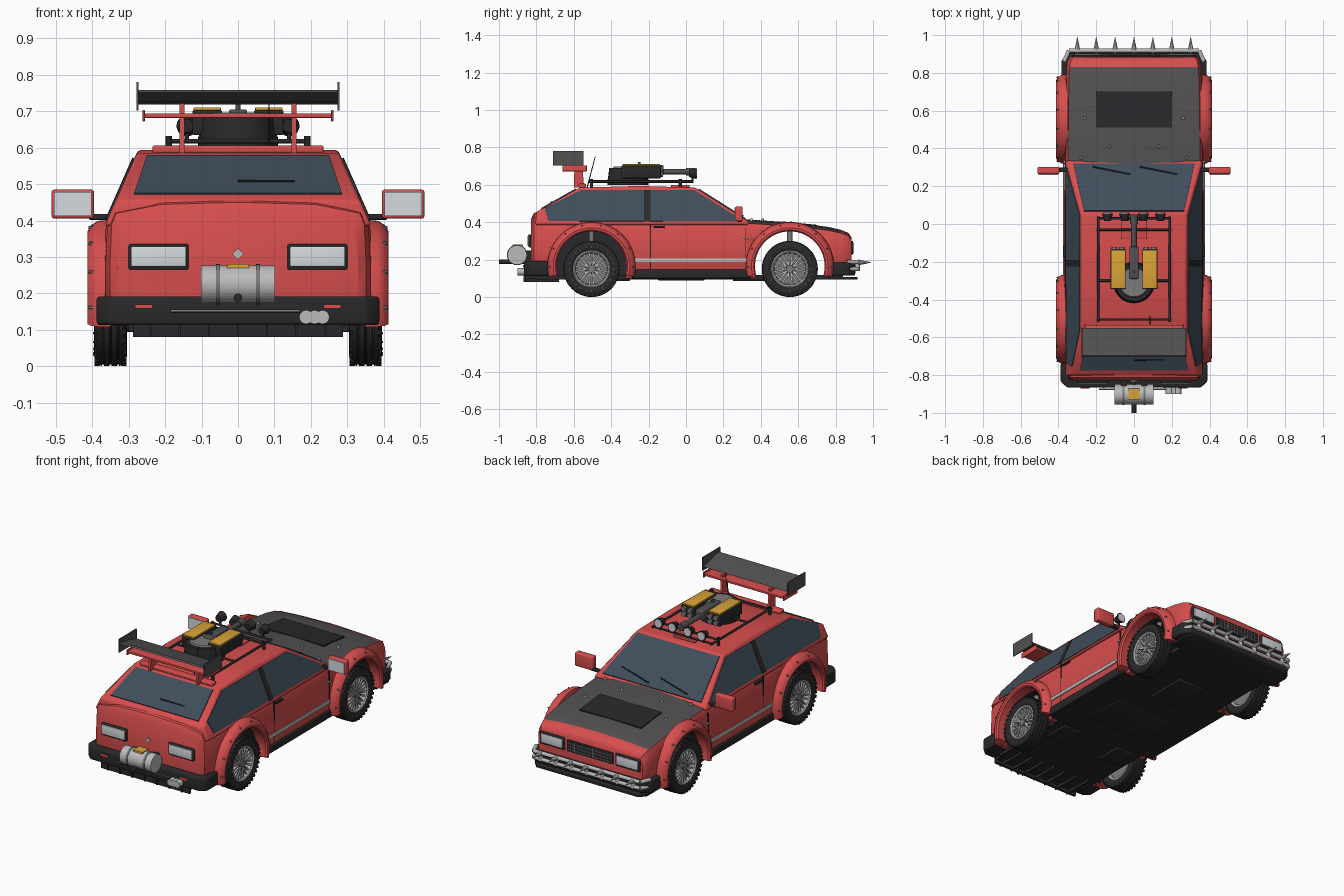
import bpy, bmesh
from math import pi, sin, cos, radians
from mathutils import Vector, Matrix

if "Cube" in bpy.data.objects:
    bpy.data.objects.remove(bpy.data.objects["Cube"])


def mat(name, r, g, b):
    m = bpy.data.materials.new(name)
    m.diffuse_color = (r, g, b, 1)
    m.use_nodes = True
    m.node_tree.nodes["Principled BSDF"].inputs["Base Color"].default_value = m.diffuse_color
    return m


RED = mat("red_paint", .68, .075, .075)
BLACK = mat("black_plastic", .022, .022, .024)
DARK = mat("hood_grey", .085, .08, .08)
GLASS = mat("glass", .05, .075, .105)
CHROME = mat("chrome", .5, .5, .5)
LENS = mat("lens", .66, .7, .73)
YELLOW = mat("yellow", .7, .37, .04)
STEEL = mat("steel", .2, .2, .2)


def finish(name, bm, m, bevel=0, angle=35):
    bmesh.ops.recalc_face_normals(bm, faces=bm.faces[:])
    me = bpy.data.meshes.new(name)
    bm.to_mesh(me)
    bm.free()
    o = bpy.data.objects.new(name, me)
    bpy.context.collection.objects.link(o)
    me.materials.append(m)
    bpy.ops.object.select_all(action='DESELECT')
    o.select_set(True)
    bpy.context.view_layer.objects.active = o
    if bevel:
        b = o.modifiers.new("bevel", 'BEVEL')
        b.width, b.segments, b.limit_method = bevel, 3, 'ANGLE'
        bpy.ops.object.modifier_apply(modifier="bevel")
    bpy.ops.object.shade_smooth_by_angle(angle=radians(angle))
    return o


def loft(name, rings, m, wrap=False, bevel=0):
    """Skin closed rings; cap the ends or wrap round."""
    bm = bmesh.new()
    vs = [[bm.verts.new(p) for p in r] for r in rings]
    n = len(vs[0])
    for a, b in zip(vs, vs[1:] + ([vs[0]] if wrap else [])):
        for i in range(n):
            bm.faces.new((a[i], a[(i + 1) % n], b[(i + 1) % n], b[i]))
    if not wrap:
        bm.faces.new(vs[0])
        bm.faces.new(vs[-1])
    return finish(name, bm, m, bevel)


def prism(name, pts, off, m, bevel=0):
    """Flat outline extruded by an offset vector."""
    pts = [Vector(p) for p in pts]
    return loft(name, [pts, [p + Vector(off) for p in pts]], m, bevel=bevel)


def boxes(name, items, m, bevel=0):
    """Boxes given as (x0,x1,y0,y1,z0,z1)."""
    bm = bmesh.new()
    for x0, x1, y0, y1, z0, z1 in items:
        M = Matrix.Translation(((x0 + x1) / 2, (y0 + y1) / 2, (z0 + z1) / 2)) @ Matrix.Diagonal((x1 - x0, y1 - y0, z1 - z0, 1))
        bmesh.ops.create_cube(bm, size=1, matrix=M)
    return finish(name, bm, m, bevel)


def rods(name, items, m, n=12):
    """Cylinders or cones given as (start, end, r1, r2)."""
    bm = bmesh.new()
    for a, b, r1, r2 in items:
        a, b = Vector(a), Vector(b)
        M = Matrix.Translation((a + b) / 2) @ (b - a).to_track_quat('Z', 'Y').to_matrix().to_4x4()
        bmesh.ops.create_cone(bm, cap_ends=True, segments=n, radius1=r1, radius2=r2, depth=(b - a).length, matrix=M)
    return finish(name, bm, m)


def turn(prof, c, angles):
    """Rings of a (x, r) profile swept about an x axis through c=(y, z)."""
    return [[(x, c[0] + r * cos(t), c[1] + r * sin(t)) for x, r in prof] for t in angles]


both = lambda b: [b, (-b[1], -b[0]) + b[2:]]
WF, WR, WZ = .555, -.505, .15

# Lower body: (y, half width, bottom, shoulder, crown)
stations = [(-.828, .33, .14, .39, .42), (-.812, .352, .125, .42, .45), (-.77, .364, .115, .425, .465),
            (-.6, .369, .105, .405, .43), (-.3, .37, .10, .40, .42), (.1, .37, .10, .398, .418), (.32, .368, .10, .395, .416),
            (.6, .366, .105, .377, .396), (.76, .362, .11, .357, .375), (.83, .358, .12, .342, .359),
            (.868, .35, .13, .328, .343), (.885, .338, .14, .305, .318)]
rings = []
for y, w, zb, zs, zc in stations:
    half = [(.92 * w, zb), (w, zb + .05), (w, .27), (.985 * w, zs - .03), (.95 * w, zs), (.6 * w, zc - .006)]
    rings.append([(x, y, z) for x, z in half] + [(0, y, zc)] + [(-x, y, z) for x, z in half[::-1]])
body = loft("lower_body", rings, RED)
body.data.materials.append(DARK)
body.data.materials.append(BLACK)
for p in body.data.polygons:   # painted hood
    if .32 < p.center.y < .83 and p.normal.z > .85:
        p.material_index = 1
for a, b, y in ((-.6, .6, WF), (.25, .6, WR), (-.6, -.25, WR)):   # wheel wells
    cut = rods("well_cutter", [((a, y, .165), (b, y, .165), .19, .19)], BLACK, 48)
    cut.hide_render = True
    bpy.context.view_layer.objects.active = body
    k = body.modifiers.new("well", 'BOOLEAN')
    k.operation, k.solver, k.object = 'DIFFERENCE', 'EXACT', cut
    bpy.ops.object.modifier_apply(modifier="well")
    bpy.data.objects.remove(cut)

# Cabin with planar leaning sides
sx = lambda z: .36 - .44 * (z - .4)
cab = [(-.805, .385), (-.80, .455), (-.57, .585), (-.25, .594), (.05, .585), (.335, .405), (.335, .385)]
loft("cabin", [[(s * sx(z), y, z) for y, z in cab] for s in (-1, 1)], RED, bevel=.014)

# Windows and pillars
for s in (-1, 1):
    side = lambda nm, pts, m, t: prism(nm, [(s * (sx(z) - .002), y, z) for y, z in pts], (s * t, 0, t * .4), m)
    side("side_window", [(-.735, .405), (-.755, .475), (-.56, .57), (.045, .57), (.275, .425), (.285, .402)], GLASS, .005)
    side("door_pillar", [(-.225, .402), (-.225, .57), (-.19, .57), (-.19, .402)], BLACK, .007)
wy = lambda z: .335 - (z - .405) * .285 / .18
prism("windshield", [(x, wy(z), z) for x, z in ((-.32, .417), (.32, .417), (.265, .574), (-.265, .574))], (0, .003, .005), GLASS)
ry = lambda z: -.80 + (z - .455) * .23 / .13
prism("rear_window", [(x, ry(z), z) for x, z in ((-.285, .471), (.285, .471), (.25, .575), (-.25, .575))], (0, -.003, .005), GLASS)
rods("wipers", [((x, wy(.425), .435), (x + .2, wy(.45), .462), .004, .003) for x in (-.22, .03)]
     + [((0, ry(.5), .508), (.155, ry(.5), .508), .004, .003)], BLACK, 8)

# Hood vent and pins
prism("hood_vent", [(-.2, .51, .397), (.2, .51, .397), (.2, .70, .378), (-.2, .70, .378)], (0, .001, .008), BLACK)
rods("hood_pins", [((x, y, z), (x, y, z + .014), .008, .006) for x, y, z in
                   ((-.26, .56, .39), (.26, .56, .39), (-.13, .41, .405), (.13, .41, .405), (-.28, .35, .405), (.28, .35, .405))], CHROME)

# Wheel arch flares with bolts
flare = [(.34, .188), (.402, .186), (.411, .193), (.413, .205), (.404, .222), (.385, .234), (.35, .237)]
for s in (-1, 1):
    for y in (WF, WR):
        angs = [radians(-14 + 208 * i / 32) for i in range(33)]
        loft("wheel_arch", turn([(s * x, r) for x, r in flare], (y, .165), angs), RED)
        rods("arch_bolts", [((s * .395, y + .222 * cos(t), .165 + .222 * sin(t)), (s * .41, y + .222 * cos(t), .165 + .222 * sin(t)), .005, .004)
                            for t in angs[2:-1:4]], STEEL, 6)

# Wheels: one set of parts, reused at four corners
full = [2 * pi * i / 48 for i in range(48)]
hp = [(.034, .094), (.044, .108), (.045, .122), (.042, .139), (.035, .147), (.024, .149), (.023, .145), (.019, .145), (.018, .15),
      (.003, .15), (.002, .145)]
tyre = loft("tyre", turn(hp + [(-x, r) for x, r in hp[::-1]], (0, 0), full), BLACK, True)
rim = loft("rim", turn([(.038, .1), (.041, .094), (.036, .087), (0, .083), (-.036, .09), (-.038, .1)], (0, 0), full), CHROME, True)
bm = bmesh.new()
for i in range(10):
    R = Matrix.Rotation(2 * pi * i / 10, 4, 'X')
    for off in (-.009, .009):
        M = R @ Matrix.Translation((.024, off, .053)) @ Matrix.Rotation(-off * 10, 4, 'X') @ Matrix.Diagonal((.014, .009, .076, 1))
        bmesh.ops.create_cube(bm, size=1, matrix=M)
spokes = finish("spokes", bm, CHROME)
hub = rods("hub", [((0, 0, 0), (.036, 0, 0), .026, .02)] + [((.02, .032 * cos(t), .032 * sin(t)), (.036, .032 * cos(t), .032 * sin(t)), .005, .005)
                                                       for t in full[::8]], STEEL)
disc = rods("brake_disc", [((-.025, 0, 0), (.002, 0, 0), .086, .086)], STEEL, 40)
studs = rods("tyre_studs", [((.04, .118 * cos(t), .118 * sin(t)), (.048, .118 * cos(t), .118 * sin(t)), .004, .003) for t in full[::2]], STEEL, 6)
bm = bmesh.new()
for i in range(36):
    for s in (-1, 1):
        M = Matrix.Rotation(2 * pi * (i + s * .25) / 36, 4, 'X') @ Matrix.Translation((s * .037, 0, .143)) @ Matrix.Diagonal((.014, .014, .012, 1))
        bmesh.ops.create_cube(bm, size=1, matrix=M)
lugs = finish("tread_lugs", bm, BLACK)
for i, (s, y) in enumerate(((1, WF), (1, WR), (-1, WF), (-1, WR))):
    for part in (tyre, rim, spokes, hub, disc, studs, lugs):
        o = part
        if i:
            o = part.copy()
            bpy.context.collection.objects.link(o)
        o.location = (s * .35, y, WZ)
        o.rotation_euler = (0, 0, 0 if s > 0 else pi)
rods("axles", [((-.33, y, WZ), (.33, y, WZ), .016, .016) for y in (WF, WR)], STEEL)
rods("shock_absorbers", [((s * .28, y, .15), (s * .28, y, .37), .014, .014) for s in (-1, 1) for y in (WF, WR)], STEEL)

# Underside, sills and side trim
boxes("floor_pan", [(-.3, .3, -.80, .84, .095, .118), (-.355, .355, -.29, .345, .096, .118)], BLACK)
boxes("under_boxes", [(-.09, .09, .25, .5, .085, .1), (-.2, .2, -.15, .1, .089, .1)] + both((.13, .25, -.46, -.3, .085, .1)), BLACK, .006)
boxes("sills", both((.33, .376, -.29, .345, .1, .148)), BLACK, .008)
boxes("side_stripe", both((.36, .375, -.275, .335, .186, .207)), CHROME, .003)
boxes("door_seams", both((.36, .3715, -.192, -.188, .15, .39)) + both((.36, .3705, .318, .322, .15, .37)), BLACK)
boxes("door_handles", both((.355, .376, -.175, -.115, .368, .38)), BLACK, .003)
boxes("side_badges", both((.36, .374, .30, .335, .308, .314)), CHROME)

# Mirrors
boxes("mirror_housing", both((.395, .512, .265, .302, .405, .485)), RED, .008)
boxes("mirror_glass", both((.402, .505, .259, .268, .412, .478)), LENS)
boxes("mirror_arm", both((.335, .41, .275, .298, .402, .418)), BLACK, .004)


def bumper(name, y_in, y_mid, y_out, w, z0, z1, m, bevel=.01):
    h = [(w, y_in), (w, y_mid), (w - .035, y_out)]
    prism(name, [(x, y, z0) for x, y in h] + [(-x, y, z0) for x, y in h[::-1]], (0, 0, z1 - z0), m, bevel)


# Front end
bumper("front_bumper", .765, .865, .905, .385, .115, .185, BLACK)
bumper("front_splitter", .76, .88, .918, .365, .094, .108, BLACK, .003)
boxes("headlight_frames", both((.165, .325, .86, .894, .228, .3)), BLACK, .005)
boxes("headlights", both((.175, .315, .87, .899, .238, .29)), LENS, .004)
boxes("grille", [(-.15, .15, .86, .892, .228, .295)], BLACK, .004)
boxes("grille_bars", [(-.145, .145, .88, .896, z, z + .004) for z in (.24, .258, .276)]
      + [(x * .024 - .002, x * .024 + .002, .88, .896, .232, .292) for x in range(-5, 6)], STEEL)
rods("bull_bar", [((-.345, .918, z), (.345, .918, z), .011, .011) for z in (.15, .187)]
     + [((x * .1, .918, .14), (x * .1, .918, .195), .012, .012) for x in range(-3, 4)]
     + [((s * .345, .918, z), (s * .37, .86, z), .011, .011) for s in (-1, 1) for z in (.15, .187)], CHROME)
rods("bumper_spikes", [((x * .1, .92, .185), (x * .1, .992, .185), .016, .0005) for x in range(-3, 4)], CHROME, 10)

# Rear end
bumper("rear_bumper", -.735, -.835, -.866, .388, .113, .192, BLACK)
boxes("tail_light_frames", both((.136, .3, -.842, -.80, .265, .335)), BLACK, .005)
boxes("tail_lights", both((.143, .293, -.847, -.81, .274, .328)), LENS, .003)
boxes("rear_reflectors", both((.235, .283, -.871, -.85, .158, .17)), RED)
prism("tail_emblem", [(.016, -.824, .308), (0, -.824, .324), (-.016, -.824, .308), (0, -.824, .292)], (0, -.012, 0), CHROME)
boxes("diffuser", [(-.288, .288, -.86, -.66, .1, .116)] + [(x * .08 - .003, x * .08 + .003, -.868, -.68, .08, .115) for x in range(-3, 4)]
      + [(-.288, .288, -.86, -.845, .08, .116)], BLACK)
rods("exhaust_pipes", [((x, -.74, .135), (x, -.9, .135), .019, .019) for x in (.187, .21, .232)], CHROME, 20)
rods("tow_rail", [((-.185, -.875, .152), (.17, -.875, .152), .004, .004)], STEEL)
rods("tow_hook", [((0, -.84, .188), (0, -1.0, .188), .012, .012)], BLACK)
rods("keg", [((-.102, -.903, .225), (.102, -.903, .225), .052, .052)], CHROME, 32)
rods("keg_straps", [((x - .006, -.903, .225), (x + .006, -.903, .225), .055, .055) for x in (-.055, .055)], STEEL, 32)
boxes("keg_label", [(-.03, .03, -.928, -.872, .262, .281)], YELLOW)
boxes("keg_bracket", both((.04, .07, -.87, -.815, .19, .25)), BLACK)

# Rear wing
boxes("wing_base", [(-.235, .235, -.575, -.535, .585, .606)], RED, .006)
for s in (-1, 1):
    prism("wing_strut", [(s * .147, y, z) for y, z in ((-.6, .585), (-.545, .59), (-.555, .71), (-.595, .725))], (s * .014, 0, 0), RED)
boxes("lower_wing", [(-.26, .26, -.655, -.535, .682, .694)] + both((.256, .262, -.66, -.53, .672, .704)), RED, .002)
wing = [(-.705, .752), (-.64, .727), (-.56, .718), (-.55, .724), (-.62, .742), (-.695, .758)]
prism("upper_wing", [(-.275, y, z) for y, z in wing], (.55, 0, 0), DARK)
boxes("wing_endplates", both((.273, .279, -.71, -.548, .702, .78)), DARK)

# Roof rack
bars = [((s * .19, -.52, .618), (s * .19, .04, .618), .007, .007) for s in (-1, 1)]
bars += [((-.19, y, .618), (.19, y, .618), .006, .006) for y in (-.505, -.3, -.03, .03)]
bars += [((s * .19, y, .575), (s * .19, y, .632), .009, .009) for s in (-1, 1) for y in (-.505, -.03)]
rods("roof_rack", bars, BLACK)
boxes("roof_hatch", [(-.07, .07, -.08, .02, .585, .6)], RED, .004)
lx = (-.14, -.05, .05, .14)
rods("rack_lights", [((x, .015, .66), (x, .056, .66), .018, .029) for x in lx] + [((x, .035, .615), (x, .035, .65), .006, .006) for x in lx], BLACK, 20)
rods("rack_light_lenses", [((x, .05, .66), (x, .06, .66), .025, .023) for x in lx], LENS, 20)

# Roof gun with ammunition boxes
rods("turret_base", [((0, -.31, .6), (0, -.31, .63), .11, .11), ((0, -.31, .63), (0, -.31, .69), .108, .1)], BLACK, 32)
rods("turret_cap", [((0, -.31, .69), (0, -.31, .697), .08, .075)], STEEL, 32)
boxes("ammo_boxes", both((.044, .125, -.345, -.135, .635, .703)), BLACK, .005)
boxes("ammo_lids", both((.047, .122, -.34, -.14, .7, .711)), YELLOW, .003)
rods("ammo_ports", [((s * x, -.14, z), (s * x, -.122, z), .014, .014) for s in (-1, 1) for x in (.065, .104) for z in (.655, .685)], STEEL)
boxes("gun_receiver", [(-.025, .025, -.29, -.12, .65, .705)], DARK, .006)
rods("gun_barrel", [((0, -.15, .67), (0, .02, .67), .015, .015), ((0, .0, .67), (0, .05, .67), .021, .021),
                    ((0, -.25, .69), (0, -.25, .722), .007, .007)], DARK, 16)
rods("antenna", [((.085, -.53, .58), (.085, -.485, .752), .003, .002)], BLACK, 6)
